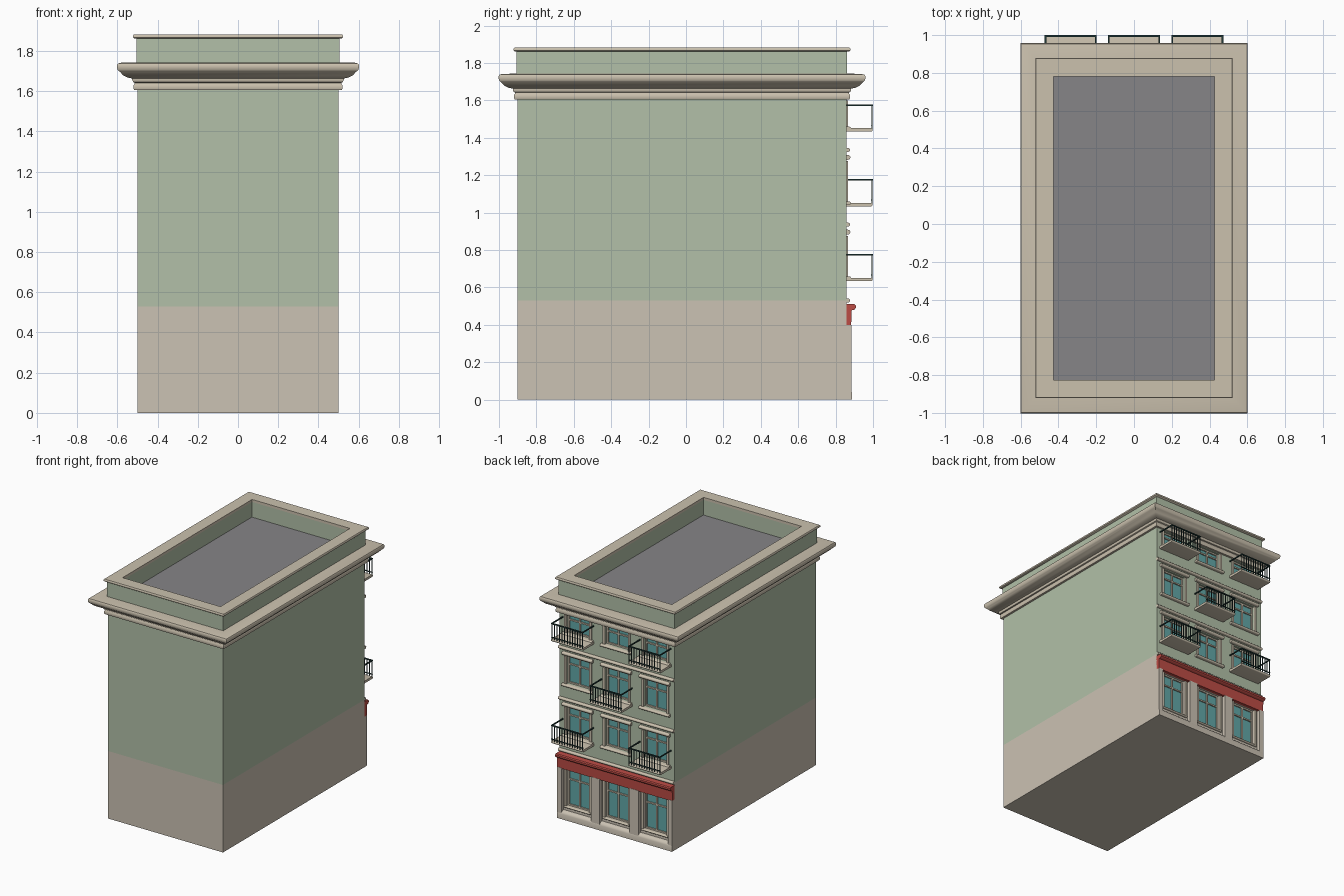
import bpy, math

if "Cube" in bpy.data.objects:
    bpy.data.objects.remove(bpy.data.objects["Cube"], do_unlink=True)


def material(name, *rgb):
    linear = [((c / 255 + 0.055) / 1.055) ** 2.4 for c in rgb] + [1.0]
    mat = bpy.data.materials.new(name)
    mat.use_nodes = True
    mat.diffuse_color = linear
    mat.node_tree.nodes["Principled BSDF"].inputs["Base Color"].default_value = linear
    return mat


GREEN = material("green render", 178, 192, 168)
STONE = material("beige stone", 203, 194, 179)
TRIM = material("cream trim", 203, 193, 174)
ROOF = material("grey roofing", 134, 133, 135)
RED = material("red fascia", 188, 76, 69)
GLASS = material("teal glass", 98, 168, 168)
IRON = material("dark iron", 32, 58, 56)

HALF, FRONT, BACK = 0.5, -0.9, 0.857      # footprint of the walls
RECESS = BACK - 0.03                      # plane of the window glass


def add_object(name, verts, faces, mat, smooth=False):
    mesh = bpy.data.meshes.new(name)
    mesh.from_pydata(verts, [], faces)
    mesh.materials.append(mat)
    obj = bpy.data.objects.new(name, mesh)
    bpy.context.collection.objects.link(obj)
    if smooth:
        bpy.ops.object.select_all(action="DESELECT")
        obj.select_set(True)
        bpy.context.view_layer.objects.active = obj
        bpy.ops.object.shade_smooth_by_angle(angle=math.radians(40))
    return obj


def boxes(name, mat, extents):
    """One object made of boxes given as (x0, x1, y0, y1, z0, z1)."""
    verts, faces = [], []
    for x0, x1, y0, y1, z0, z1 in extents:
        n = len(verts)
        verts += [(x, y, z) for z in (z0, z1)
                  for x, y in ((x0, y0), (x1, y0), (x1, y1), (x0, y1))]
        faces += [[n + 3, n + 2, n + 1, n], [n + 4, n + 5, n + 6, n + 7]]
        for i in range(4):
            j = (i + 1) % 4
            faces.append([n + i, n + j, n + 4 + j, n + 4 + i])
    return add_object(name, verts, faces, mat)


def ring(name, mat, profile):
    """Mitred moulding around the footprint; profile is (overhang, z)."""
    verts, faces, count = [], [], len(profile)
    for sx, y, sy in ((-1, FRONT, -1), (1, FRONT, -1), (1, BACK, 1), (-1, BACK, 1)):
        verts += [(sx * (HALF + d), y + sy * d, z) for d, z in profile]
    for c in range(4):
        for i in range(count):
            j, e = (i + 1) % count, (c + 1) % 4
            faces.append([c * count + i, e * count + i, e * count + j, c * count + j])
    return add_object(name, verts, faces, mat, True)


def moulding(name, mat, x0, x1, profile, z=0.0):
    """Profile of (projection, z) run along the facade, listed bottom to top."""
    n = len(profile)
    verts = [(x, BACK + d, z + h) for x in (x0, x1) for d, h in profile]
    faces = [list(range(n)), list(range(2 * n - 1, n - 1, -1))]
    for i in range(n):
        j = (i + 1) % n
        faces.append([j, i, n + i, n + j])
    return add_object(name, verts, faces, mat, True)


def rounded(depth, height):
    """Profile of a ledge with a rounded nose."""
    r = height / 2
    nose = [(depth - r + r * math.cos(a), r + r * math.sin(a))
            for a in (math.radians(t) for t in range(-90, 91, 30))]
    return [(-0.01, 0)] + nose + [(-0.01, height)]


# Main walls behind the window plane
GROUND_TOP, ROOF_Z = 0.53, 1.74
boxes("ground_floor_wall", STONE, [(-HALF, HALF, FRONT, RECESS, 0, GROUND_TOP)])
boxes("upper_wall", GREEN, [(-HALF, HALF, FRONT, RECESS, GROUND_TOP, ROOF_Z - 0.01)])

# Facade skin pierced by window openings
COLUMNS = (-0.335, 0, 0.335)
FLOORS = (0.64, 1.04, 1.44)
OPEN = 0.1                                # half width of an opening


def facade(name, mat, bottom, top, openings):
    strips, z = [], bottom
    for z0, z1 in openings:
        strips.append((-HALF, HALF, RECESS, BACK, z, z0))
        edges = [-HALF] + [c + s * OPEN for c in COLUMNS for s in (-1, 1)] + [HALF]
        for left, right in zip(edges[::2], edges[1::2]):
            strips.append((left, right, RECESS, BACK, z0, z1))
        z = z1
    strips.append((-HALF, HALF, RECESS, BACK, z, top))
    boxes(name, mat, strips)


upper_openings = [(f + 0.02, min(f + 0.235, 1.6)) for f in FLOORS]
ground_opening = (0.1, 0.395)
facade("ground_facade", STONE, 0, GROUND_TOP, [ground_opening])
facade("upper_facade", GREEN, GROUND_TOP, ROOF_Z - 0.01, upper_openings)


# Windows: glass, frame, mullion, transom and casing
def window(name, x, z0, z1):
    w, bar, y0, y1 = OPEN, 0.011, RECESS, RECESS + 0.014
    boxes(name + "_glass", GLASS, [(x - w, x + w, y0, y0 + 0.004, z0, z1)])
    transom = z0 + (z1 - z0) * 0.7
    thin = bar / 2
    boxes(name + "_frame", TRIM, [
        (x - w, x - w + bar, y0, y1, z0, z1), (x + w - bar, x + w, y0, y1, z0, z1),
        (x - w, x + w, y0, y1, z0, z0 + bar), (x - w, x + w, y0, y1, z1 - bar, z1),
        (x - thin, x + thin, y0, y1, z0, z1),
        (x - w, x + w, y0, y1, transom - thin, transom + thin)])
    case = 0.018
    boxes(name + "_casing", TRIM, [
        (x + s * (w + case / 2) - case / 2, x + s * (w + case / 2) + case / 2,
         BACK - 0.01, BACK + 0.008, z0, z1) for s in (-1, 1)])


for x in COLUMNS:
    window("shop_window", x, *ground_opening)
    moulding("shop_sill", TRIM, x - 0.115, x + 0.115, rounded(0.016, 0.014), 0.088)
    for z0, z1 in upper_openings:
        window("upper_window", x, z0, z1)
        moulding("window_sill", TRIM, x - 0.132, x + 0.132, rounded(0.025, 0.02), z0 - 0.02)
        if z1 < 1.5:
            moulding("window_head", TRIM, x - 0.132, x + 0.132, rounded(0.022, 0.026), z1 + 0.008)

# Ground floor pilasters and plinth
pilasters = [(-0.205, -0.13), (0.13, 0.205), (-HALF, -0.463), (0.463, HALF)]
boxes("pilasters", STONE, [(a, b, BACK - 0.01, BACK + 0.028, 0, 0.4) for a, b in pilasters])
moulding("plinth", STONE, -HALF, HALF,
         [(-0.01, 0), (0.03, 0), (0.03, 0.04), (0.025, 0.052), (0.012, 0.062), (-0.01, 0.065)])

# Red shop fascia and string courses
moulding("shop_fascia", RED, -HALF, HALF,
         [(-0.01, 0.395), (0.026, 0.395), (0.028, 0.478), (0.044, 0.482),
          (0.051, 0.49), (0.051, 0.504), (0.044, 0.511), (-0.01, 0.513)])
for z in (0.52, 0.925, 1.325):
    moulding("string_course", TRIM, -HALF, HALF, rounded(0.02, 0.022), z)


# Balconies with iron railings
def balcony(x, z):
    w, out = 0.1375, 0.998
    moulding("balcony_slab", TRIM, x - w, x + w, rounded(out - BACK, 0.018), z - 0.006)
    rail, t, top = 0.004, 0.0025, z + 0.135
    parts = [(x - w, x + w, out - 2 * rail, out + 0.002, top - rail, top + rail)]
    for s in (-1, 1):
        side = x + s * (w - rail)
        parts.append((side - rail, side + rail, BACK, out, top - rail, top + rail))
    parts.append((x - w, x + w, out - 2 * rail, out, z + 0.025, z + 0.03))
    count = 12
    for i in range(count + 1):
        px = x - w + rail + 2 * (w - rail) * i / count
        parts.append((px - t, px + t, out - rail - t, out - rail + t, z, top))
    boxes("balcony_railing", IRON, parts)


for level, floor in enumerate(FLOORS):
    for x in ((0,) if level == 1 else (COLUMNS[0], COLUMNS[2])):
        balcony(x, floor)

# Roof deck, parapet and cornices
boxes("roof_deck", ROOF, [(-0.45, 0.45, FRONT + 0.05, BACK - 0.04, ROOF_Z - 0.02, ROOF_Z)])
ring("parapet_wall", GREEN, [(0.005, 1.73), (0.005, 1.865), (-0.07, 1.865), (-0.07, 1.73)][::-1])
ring("parapet_coping", TRIM, [(-0.075, 1.862), (0.016, 1.862), (0.022, 1.867),
                              (0.022, 1.877), (0.018, 1.882), (-0.075, 1.882)])
ring("lower_cornice", TRIM, [(-0.01, 1.606), (0.016, 1.606), (0.019, 1.612), (0.019, 1.63),
                             (0.014, 1.636), (0.014, 1.642), (0.022, 1.646), (0.026, 1.656),
                             (0.026, 1.664), (-0.01, 1.664)])
ring("main_cornice", TRIM, [(-0.01, 1.66), (0.03, 1.664), (0.05, 1.668), (0.07, 1.678),
                            (0.086, 1.695), (0.092, 1.7), (0.099, 1.706), (0.102, 1.718),
                            (0.102, 1.73), (0.097, 1.738), (0.08, 1.742), (-0.01, 1.744)])
